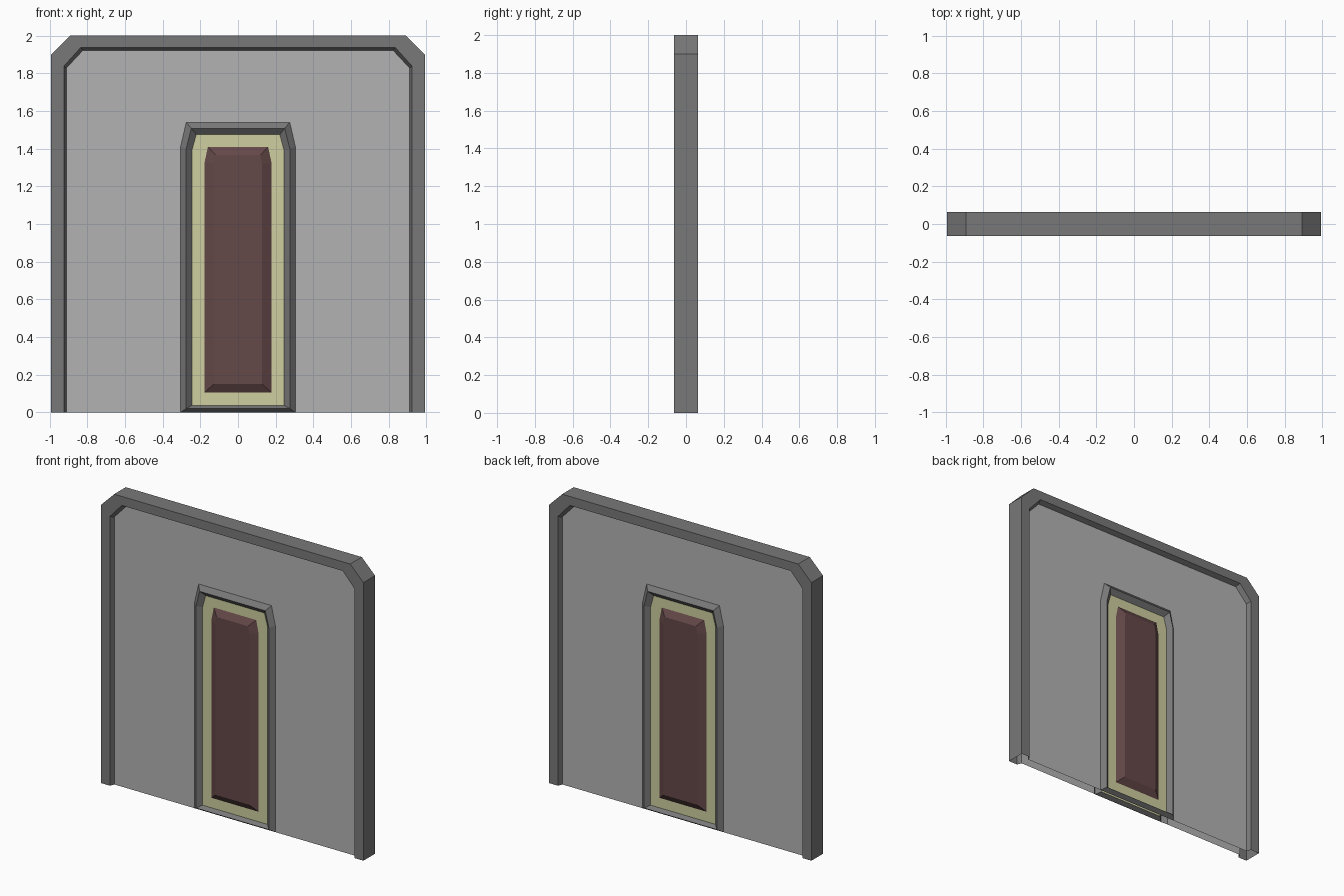
import bpy

if "Cube" in bpy.data.objects:
    bpy.data.objects.remove(bpy.data.objects["Cube"])

FRONT, FACE = -0.0625, -0.032   # raised level and wall surface level


def outline(w, z0, z1, shoulder_z, top_w):
    """Arch with clipped corners, listed from bottom left to bottom right."""
    left = [(-w, z0), (-w, shoulder_z), (-top_w, z1)]
    return left + [(-x, z) for x, z in reversed(left)]


def material(name, rgb):
    m = bpy.data.materials.new(name)
    m.diffuse_color = (*rgb, 1)
    m.use_nodes = True
    m.node_tree.nodes["Principled BSDF"].inputs["Base Color"].default_value = m.diffuse_color
    return m


def build(name, verts, faces, mat):
    """Front half as a mesh, mirrored to the back."""
    me = bpy.data.meshes.new(name)
    me.from_pydata(verts, [], faces)
    me.materials.append(mat)
    ob = bpy.data.objects.new(name, me)
    bpy.context.collection.objects.link(ob)
    mod = ob.modifiers.new("back_side", 'MIRROR')
    mod.use_axis = (False, True, False)
    mod.merge_threshold = 0.0005
    return ob


def loft(name, rings, mat, closed=True, cap=False):
    """Skin a list of (outline, y) rings from the outside inwards."""
    n = len(rings[0][0])
    verts = [(x, y, z) for pts, y in rings for x, z in pts]
    faces = []
    for r in range(len(rings) - 1):
        a, b = r * n, (r + 1) * n
        for i in range(n if closed else n - 1):
            j = (i + 1) % n
            faces.append((a + i, b + i, b + j, a + j))
    if cap:
        faces.append(tuple(reversed(range(len(verts) - n, len(verts)))))
    return build(name, verts, faces, mat)


dark = material("dark_grey", (0.19, 0.19, 0.19))
grey = material("wall_grey", (0.45, 0.45, 0.45))
cream = material("cream", (0.62, 0.62, 0.35))
brown = material("brown", (0.13, 0.065, 0.065))

# Profiles from the wall edge to the door centre
wall_outer = outline(0.992, 0, 2.0, 1.90, 0.892)
frame_lip = outline(0.925, 0, 1.938, 1.838, 0.835)
frame_inner = outline(0.912, 0, 1.922, 1.828, 0.824)
trim_outer = outline(0.305, 0, 1.54, 1.41, 0.275)
trim_ridge = outline(0.275, 0.02, 1.508, 1.40, 0.248)
trim_inner = outline(0.245, 0.037, 1.475, 1.39, 0.222)
door_outer = outline(0.178, 0.105, 1.41, 1.325, 0.16)
door_inner = outline(0.128, 0.15, 1.367, 1.32, 0.118)

# Outer frame, open towards the floor
loft("wall_frame", [(wall_outer, 0), (wall_outer, FRONT),
                    (frame_lip, FRONT), (frame_inner, FACE)], dark, closed=False)

# Wall surface around the doorway
loop = frame_inner + trim_outer[::-1]
build("wall_panel", [(x, FACE, z) for x, z in loop],
      [tuple(reversed(range(len(loop))))], grey)

# Ridged door surround
loft("door_trim", [(trim_outer, FACE), (trim_ridge, FRONT + 0.002),
                   (trim_inner, FACE)], dark)

# Cream border and raised door leaf
loft("door_border", [(trim_inner, FACE), (door_outer, FACE)], cream)
loft("door_leaf", [(door_outer, FACE), (door_inner, FRONT + 0.002)], brown, cap=True)
